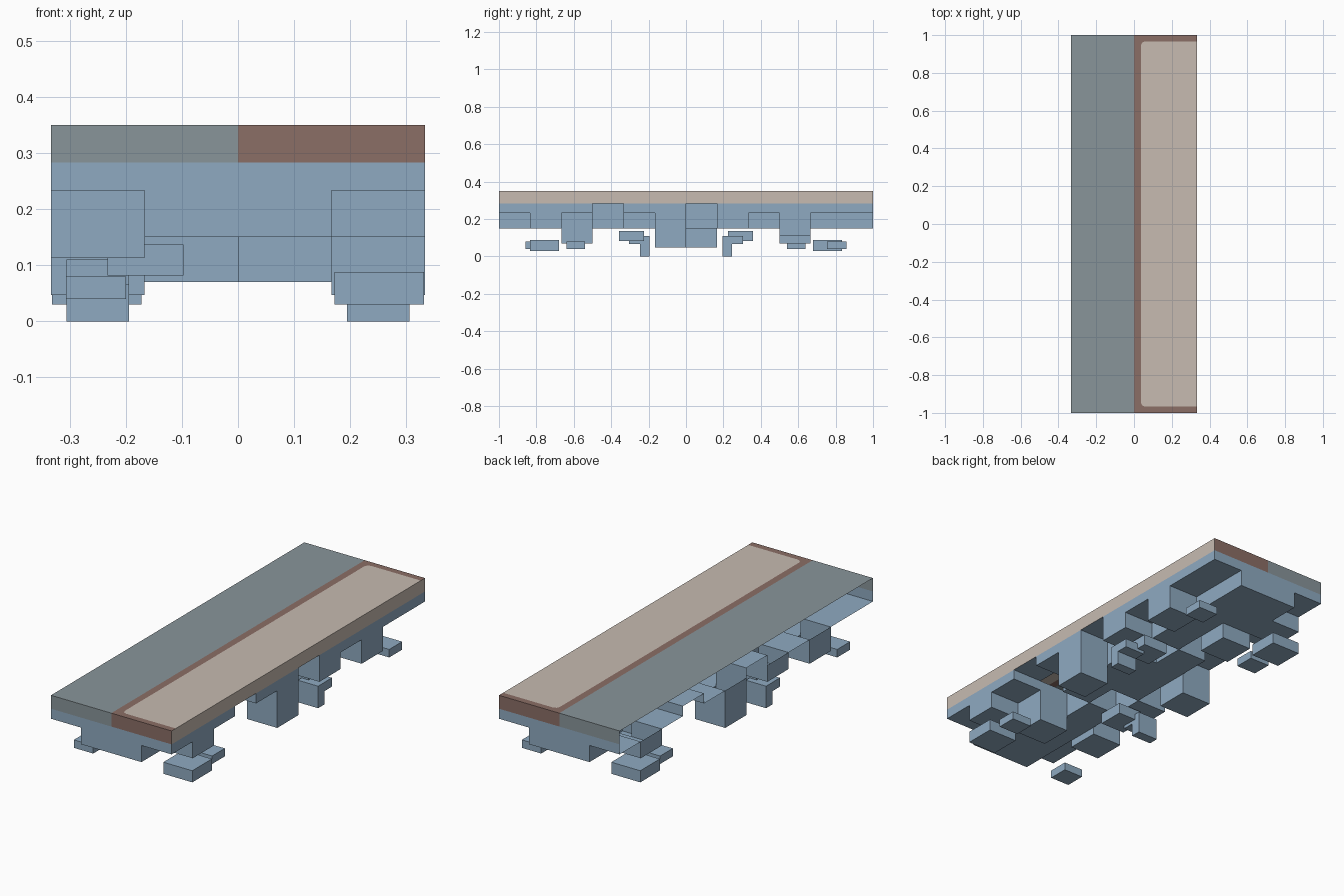
import bpy, bmesh
from mathutils import Vector

if "Cube" in bpy.data.objects:
    bpy.data.objects.remove(bpy.data.objects["Cube"])


def material(name, rgb):
    m = bpy.data.materials.new(name)
    lin = [((c / 255 + 0.055) / 1.055) ** 2.4 for c in rgb]
    m.diffuse_color = (*lin, 1)
    m.use_nodes = True
    m.node_tree.nodes["Principled BSDF"].inputs["Base Color"].default_value = m.diffuse_color
    return m


ROCK = material("blue_rock", (143, 170, 193))
GREY = material("grey_ground", (137, 149, 154))
BROWN = material("brown_earth", (139, 110, 102))
SAND = material("pale_path", (199, 187, 177))


def finish(name, bm, mat):
    bmesh.ops.remove_doubles(bm, verts=bm.verts, dist=1e-5)
    me = bpy.data.meshes.new(name)
    bm.to_mesh(me)
    bm.free()
    me.materials.append(mat)
    ob = bpy.data.objects.new(name, me)
    bpy.context.collection.objects.link(ob)
    return ob


def face(bm, pts, direction):
    """Add one face whose normal points along the given direction."""
    f = bm.faces.new([bm.verts.new(p) for p in pts])
    f.normal_update()
    if f.normal.dot(Vector(direction)) < 0:
        f.normal_flip()


def box(name, x, y, z):
    bm = bmesh.new()
    bmesh.ops.create_cube(bm, size=1)
    for v in bm.verts:
        for i, (a, b) in enumerate((x, y, z)):
            v.co[i] = a if v.co[i] < 0 else b
    return finish(name, bm, ROCK)


C = 1 / 6              # cell size of the rock underside
X, TOP, BASE = 1 / 3, 0.35, 0.283

# Rock underside: bottom height of each cell, half-turn symmetric
A, B = 0.233, 0.15
right_col = [A, B, A, BASE, A, 0.047, BASE, B, A, 0.113, A, A]
inner_col = [B, B, 0.07, BASE, B, B, B, BASE, B, B, B, B]
cols = [right_col[::-1], inner_col[::-1], inner_col, right_col]

bm = bmesh.new()
for i in range(4):
    for j in range(12):
        h = cols[i][j]
        x0, x1 = -X + i * C, -X + (i + 1) * C
        y0, y1 = -1 + j * C, -1 + (j + 1) * C
        if not (h == BASE and i in (1, 2)):      # inner holes stay open
            face(bm, [(x0, y0, h), (x1, y0, h), (x1, y1, h), (x0, y1, h)], (0, 0, -1))
        for dx, dy in ((1, 0), (-1, 0), (0, 1), (0, -1)):
            ni, nj = i + dx, j + dy
            if 0 <= ni < 4 and 0 <= nj < 12:
                n = cols[ni][nj]
            else:
                n = A if ni < 0 else BASE        # left side is open at the top
            if h >= n:
                continue
            if dx:
                x = x1 if dx > 0 else x0
                a, b = (x, y0), (x, y1)
            else:
                y = y1 if dy > 0 else y0
                a, b = (x0, y), (x1, y)
            face(bm, [(*a, h), (*b, h), (*b, n), (*a, n)], (dx, dy, 0))
finish("rock_underside", bm, ROCK)

# Loose rocks hanging below, each repeated by a half turn
rocks = [
    ((0.172, 0.332), (-0.835, -0.68), (0.03, 0.088)),
    ((0.195, 0.305), (-0.64, -0.54), (0.04, 0.08)),
    ((0.2, 0.307), (0.755, 0.857), (0.04, 0.08)),
    ((0.097, 0.233), (0.225, 0.357), (0.082, 0.137)),
    ((0.194, 0.306), (0.245, 0.305), (0.066, 0.11)),
    ((0.194, 0.306), (0.195, 0.245), (0.0, 0.11)),
]
for k, (x, y, z) in enumerate(rocks):
    box(f"loose_rock_{k}_right", x, y, z)
    box(f"loose_rock_{k}_left", (-x[1], -x[0]), (-y[1], -y[0]), z)


def end_walls(bm, x0, x1):
    for y in (-1, 1):
        face(bm, [(x0, y, BASE), (x1, y, BASE), (x1, y, TOP), (x0, y, TOP)], (0, y, 0))


# Grey ground half
bm = bmesh.new()
face(bm, [(-X, -1, TOP), (0, -1, TOP), (0, 1, TOP), (-X, 1, TOP)], (0, 0, 1))
end_walls(bm, -X, 0)
finish("grey_ground", bm, GREY)

# Path outline with clipped inner corners
s, e, c = 0.036, 0.967, 0.022
path = [(X, -e), (s + c, -e), (s + c * 0.3, -e + c * 0.3), (s, -e + c)]
path += [(x, -y) for x, y in reversed(path)]

# Brown earth border around the path
bm = bmesh.new()
face(bm, [(x, y, TOP) for x, y in path + [(X, 1), (0, 1), (0, -1), (X, -1)]], (0, 0, 1))
end_walls(bm, 0, X)
finish("brown_border", bm, BROWN)

# Pale path and its outer side
bm = bmesh.new()
face(bm, [(x, y, TOP) for x, y in path], (0, 0, 1))
face(bm, [(X, -1, BASE), (X, 1, BASE), (X, 1, TOP), (X, -1, TOP)], (1, 0, 0))
finish("pale_path", bm, SAND)
